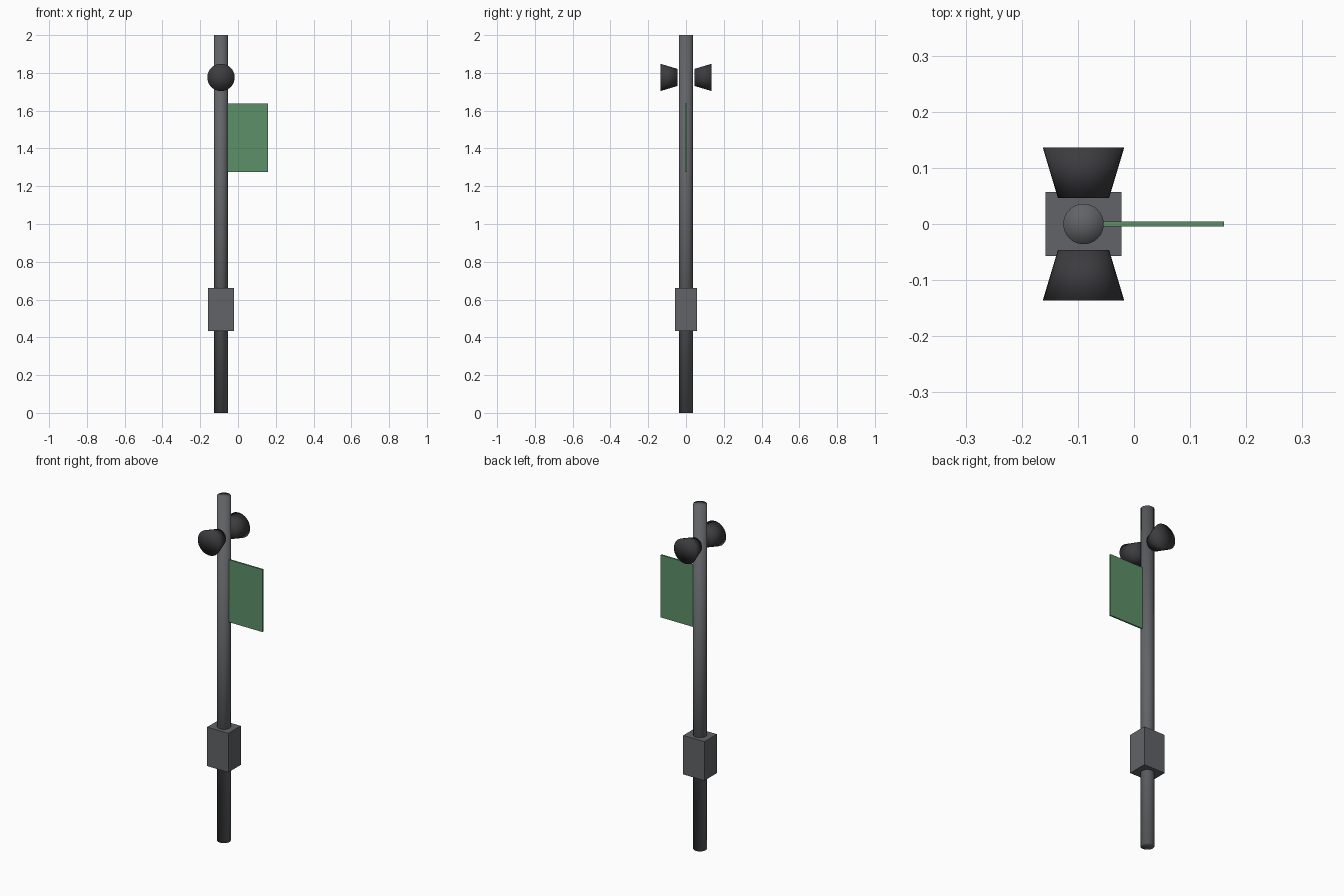
import bpy
from math import pi

if "Cube" in bpy.data.objects:
    bpy.data.objects.remove(bpy.data.objects["Cube"])

POLE_X = -0.09


def material(name, rgb):
    mat = bpy.data.materials.new(name)
    mat.diffuse_color = (*rgb, 1)
    mat.use_nodes = True
    mat.node_tree.nodes["Principled BSDF"].inputs["Base Color"].default_value = mat.diffuse_color
    return mat


metal = material("grey_metal", (0.12, 0.125, 0.135))
dark = material("dark_metal", (0.045, 0.045, 0.05))
green = material("sign_green", (0.11, 0.28, 0.14))


def box(name, x, z, mat, half_y):
    """Box spanning the x and z ranges, centred on y = 0."""
    bpy.ops.mesh.primitive_cube_add(size=1, location=(sum(x) / 2, 0, sum(z) / 2))
    ob = bpy.context.object
    ob.name = name
    ob.scale = (x[1] - x[0], 2 * half_y, z[1] - z[0])
    bpy.ops.object.transform_apply(location=False, rotation=False, scale=True)
    ob.data.materials.append(mat)


def round_part(name, r1, r2, depth, loc, mat, tilt=0):
    """Capped cone or cylinder, smooth over the caps as well."""
    bpy.ops.mesh.primitive_cone_add(vertices=32, radius1=r1, radius2=r2, depth=depth,
                                    end_fill_type='TRIFAN', location=loc,
                                    rotation=(tilt, 0, 0))
    ob = bpy.context.object
    ob.name = name
    ob.data.materials.append(mat)
    bpy.ops.object.shade_smooth()


# Pole
round_part("pole", 0.036, 0.036, 2.0, (POLE_X, 0, 1.0), metal)

# Control box around the lower pole
box("control_box", (-0.158, -0.022), (0.434, 0.66), metal, 0.057)

# Thin sign panel on one side
box("sign_panel", (POLE_X + 0.03, 0.16), (1.276, 1.638), green, 0.0045)

# Front and back horns, wide ends facing outwards
for side, name in ((-1, "front_horn"), (1, "back_horn")):
    round_part(name, 0.0455, 0.0725, 0.09, (POLE_X, side * 0.091, 1.776), dark,
               tilt=-side * pi / 2)
